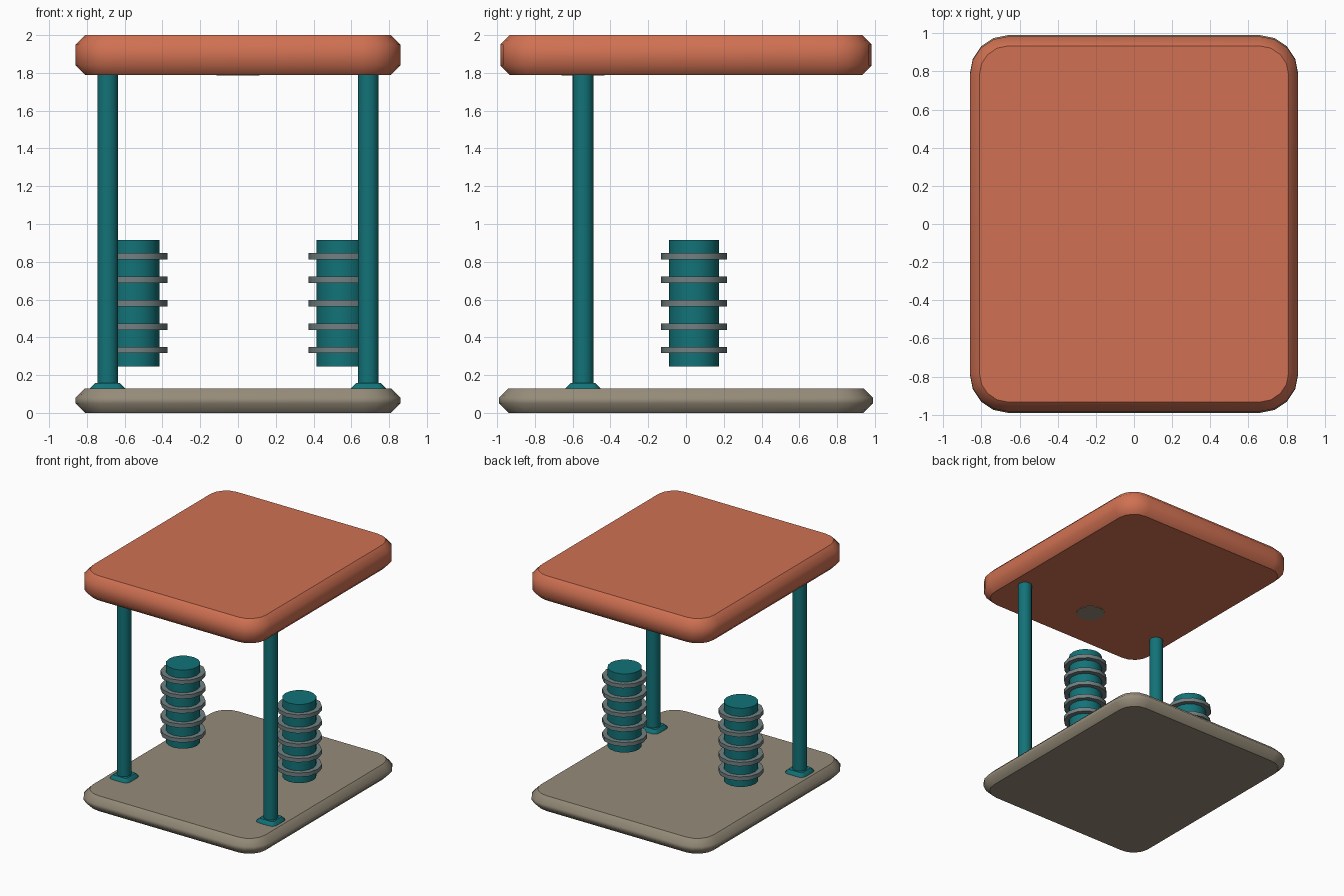
import bpy, bmesh
from math import cos, sin, pi

cube = bpy.data.objects.get("Cube")
if cube:
    bpy.data.objects.remove(cube, do_unlink=True)


def material(name, rgb):
    m = bpy.data.materials.new(name)
    m.use_nodes = True
    colour = (*rgb, 1.0)
    m.diffuse_color = colour
    bsdf = next(n for n in m.node_tree.nodes if n.type == "BSDF_PRINCIPLED")
    bsdf.inputs["Base Color"].default_value = colour
    bsdf.inputs["Roughness"].default_value = 0.7
    return m


coral = material("coral_paint", (0.63, 0.165, 0.085))
stone = material("taupe_stone", (0.30, 0.258, 0.19))
teal = material("teal_paint", (0.006, 0.17, 0.187))
grey = material("blue_grey_metal", (0.165, 0.215, 0.22))


def circle(radius, sides):
    return [(radius * cos(2 * pi * i / sides), radius * sin(2 * pi * i / sides))
            for i in range(sides)]


def rounded_rect(half_x, half_y, radius, steps):
    points = []
    for corner, (sx, sy) in enumerate([(1, 1), (-1, 1), (-1, -1), (1, -1)]):
        for i in range(steps + 1):
            a = (corner + i / steps) * pi / 2
            points.append((sx * (half_x - radius) + radius * cos(a),
                           sy * (half_y - radius) + radius * sin(a)))
    return points


def loft(name, levels, location, mat):
    """Stack outlines given as (z, points), cap both ends and keep the rims sharp."""
    bm = bmesh.new()
    rows = [[bm.verts.new((x, y, z)) for x, y in pts] for z, pts in levels]
    n = len(rows[0])
    for low, high in zip(rows, rows[1:]):
        for i in range(n):
            j = (i + 1) % n
            bm.faces.new((low[i], low[j], high[j], high[i]))
    caps = [bm.faces.new(rows[0][::-1]), bm.faces.new(rows[-1])]
    for face in bm.faces:
        face.smooth = True
    for cap in caps:
        for edge in cap.edges:
            edge.smooth = False
    mesh = bpy.data.meshes.new(name)
    bm.to_mesh(mesh)
    bm.free()
    mesh.materials.append(mat)
    obj = bpy.data.objects.new(name, mesh)
    obj.location = location
    bpy.context.collection.objects.link(obj)
    return obj


def slab(name, half_x, half_y, radius, steps, z0, z1, inset, location, mat):
    outer = rounded_rect(half_x, half_y, radius, steps)
    inner = rounded_rect(half_x - inset, half_y - inset, radius - inset, steps)
    rise = min(inset, (z1 - z0) * 0.48)
    return loft(name, [(z0, inner), (z0 + rise, outer), (z1 - rise, outer), (z1, inner)],
                location, mat)


def cylinder(name, radius, sides, z0, z1, location, mat):
    outline = circle(radius, sides)
    return loft(name, [(z0, outline), (z1, outline)], location, mat)


# Floor and roof slabs
slab("floor_slab", 0.86, 0.99, 0.2, 4, 0, 0.13, 0.05, (0, 0, 0), stone)
slab("roof_slab", 0.86, 0.983, 0.2, 4, 1.79, 2.0, 0.05, (0, 0, 0), coral)

# Flat disc under the roof, between the posts
cylinder("ceiling_disc", 0.113, 20, 1.787, 1.795, (0, -0.545, 0), stone)

for side, s in (("left", 1), ("right", -1)):
    # Front post with its chamfered foot
    post = (s * 0.69, -0.545, 0)
    cylinder(f"{side}_post", 0.055, 20, 0.01, 1.8, post, teal)
    slab(f"{side}_post_foot", 0.093, 0.093, 0.045, 3, 0.1, 0.157, 0.027, post, teal)

    # Floating drum with five rings
    drum = (s * 0.548, 0.043, 0)
    cylinder(f"{side}_drum", 0.133, 16, 0.245, 0.915, drum, teal)
    for k in range(5):
        z = 0.333 + k * 0.124
        cylinder(f"{side}_drum_ring_{k + 1}", 0.175, 12, z - 0.017, z + 0.017, drum, grey)
